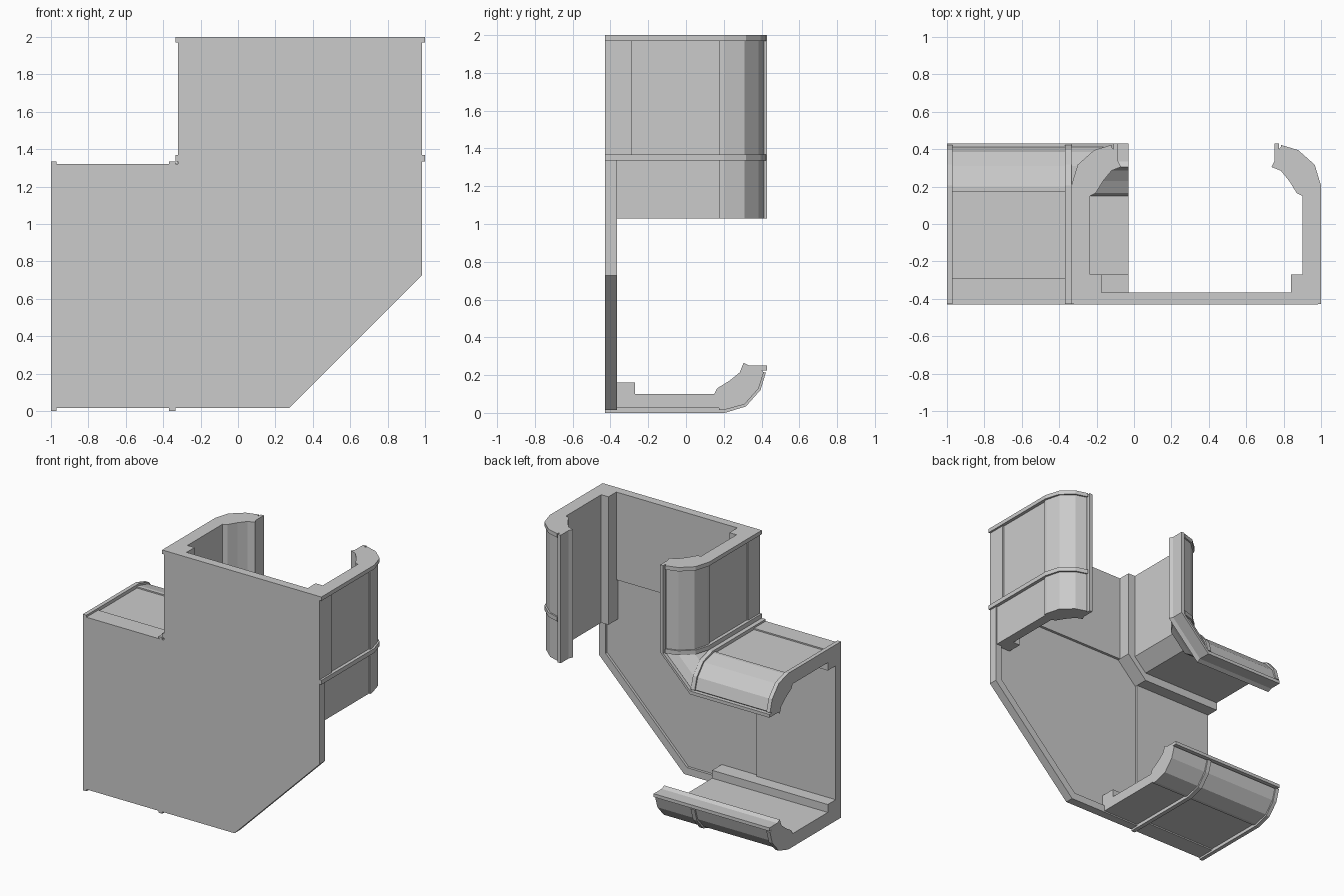
import bpy, bmesh

if "Cube" in bpy.data.objects:
    bpy.data.objects.remove(bpy.data.objects["Cube"])

FRONT, INNER = -0.43, -0.365      # front plate faces
ARM = 0.665                       # arm length, open end to elbow
NOTCH = 1.335                     # height of the inner corner


def loft(name, sections):
    """Solid through matching section loops."""
    bm = bmesh.new()
    rings = [[bm.verts.new(p) for p in s] for s in sections]
    n = len(rings[0])
    for a, b in zip(rings, rings[1:]):
        for i in range(n):
            j = (i + 1) % n
            bm.faces.new((a[i], a[j], b[j], b[i]))
    bm.faces.new(rings[0][::-1])
    bm.faces.new(rings[-1])
    bmesh.ops.recalc_face_normals(bm, faces=bm.faces)
    me = bpy.data.meshes.new(name)
    bm.to_mesh(me)
    bm.free()
    ob = bpy.data.objects.new(name, me)
    bpy.context.collection.objects.link(ob)
    return ob


# Each wall maps (s along arm from open end, y, d inward from outer face) to space
WALLS = {
    "bottom": lambda s, y, d: (-1 + s, y, d),
    "right": lambda s, y, d: (1 - d, y, 2 - s),
    "inner_top": lambda s, y, d: (-1 + s, y, NOTCH - d),
    "inner_left": lambda s, y, d: (1 - NOTCH + d, y, 2 - s),
}


def wall_profile(start, panel):
    """(y, d) wall section: recessed panel, curved shoulder, lip and inner rail."""
    edge = [(start, 0.015), (panel, 0.015)] if panel > INNER else [(start, 0.025)]
    last = [] if panel <= INNER else [(panel, 0.025)]
    return edge + last + [
        (0.175, 0.025), (0.175, 0.015), (0.2, 0.015),           # panel end
        (0.31, 0.045), (0.385, 0.13), (0.412, 0.215),           # outer shoulder
        (0.40, 0.225), (0.43, 0.225), (0.43, 0.25),             # lip tab
        (0.40, 0.25), (0.335, 0.25), (0.305, 0.265),
        (0.285, 0.215), (0.23, 0.17), (0.165, 0.13),            # inner shoulder
        (0.15, 0.10), (-0.27, 0.10), (-0.27, 0.16), (start, 0.16)]  # rail


BEAD = [(-0.429, 0), (0.205, 0), (0.317, 0.034), (0.395, 0.122), (0.423, 0.215),
        (0.40, 0.215), (0.37, 0.14), (0.30, 0.06), (0.20, 0.03), (-0.429, 0.03)]

arm = wall_profile(INNER, -0.288)
bend = wall_profile(-0.385, -0.385)


def run(name, f, prof, s0, s1):
    loft(name, [[f(s, y, d) for y, d in prof] for s in (s0, s1)])


# Arm walls with raised beads
for name, f in WALLS.items():
    run(name + "_wall", f, arm, 0, ARM)
    run(name + "_end_bead", f, BEAD, 0, 0.03)
    run(name + "_elbow_bead", f, BEAD, ARM - 0.033, ARM)

# Outer walls continue a little into the elbow
for name in ("bottom", "right"):
    run(name + "_wall_extension", WALLS[name], bend, ARM, 0.97)

# Chamfered inner corner joining the two inner walls
loft("inner_corner", [[WALLS[n](ARM, y, d) for y, d in bend]
                      for n in ("inner_top", "inner_left")])


def plate(name, pts, y0, y1):
    loft(name, [[(x, y, z) for x, z in pts] for y in (y0, y1)])


def mirrored(half):
    """Complete an outline across the elbow's diagonal."""
    return half + [(1 - z, 1 - x) for x, z in reversed(half)]


# Front plate
outline = mirrored([(-1, 0.015), (0.272, 0.015)])
notch = [(-0.32, 2), (-0.32, 1.32), (-1, 1.32)]
plate("front_plate", outline + notch, FRONT, -0.385)

# Thicker lining of the arms plus the rim around the elbow recess
rim = mirrored([(-0.335, 1.32), (-0.335, 0.07), (0.247, 0.07)])
plate("plate_lining", outline + [(-0.32, 2), (-0.32, 1.335)]
      + rim[::-1][1:-1] + [(-0.335, 1.32), (-1, 1.32)], -0.385, INNER)
